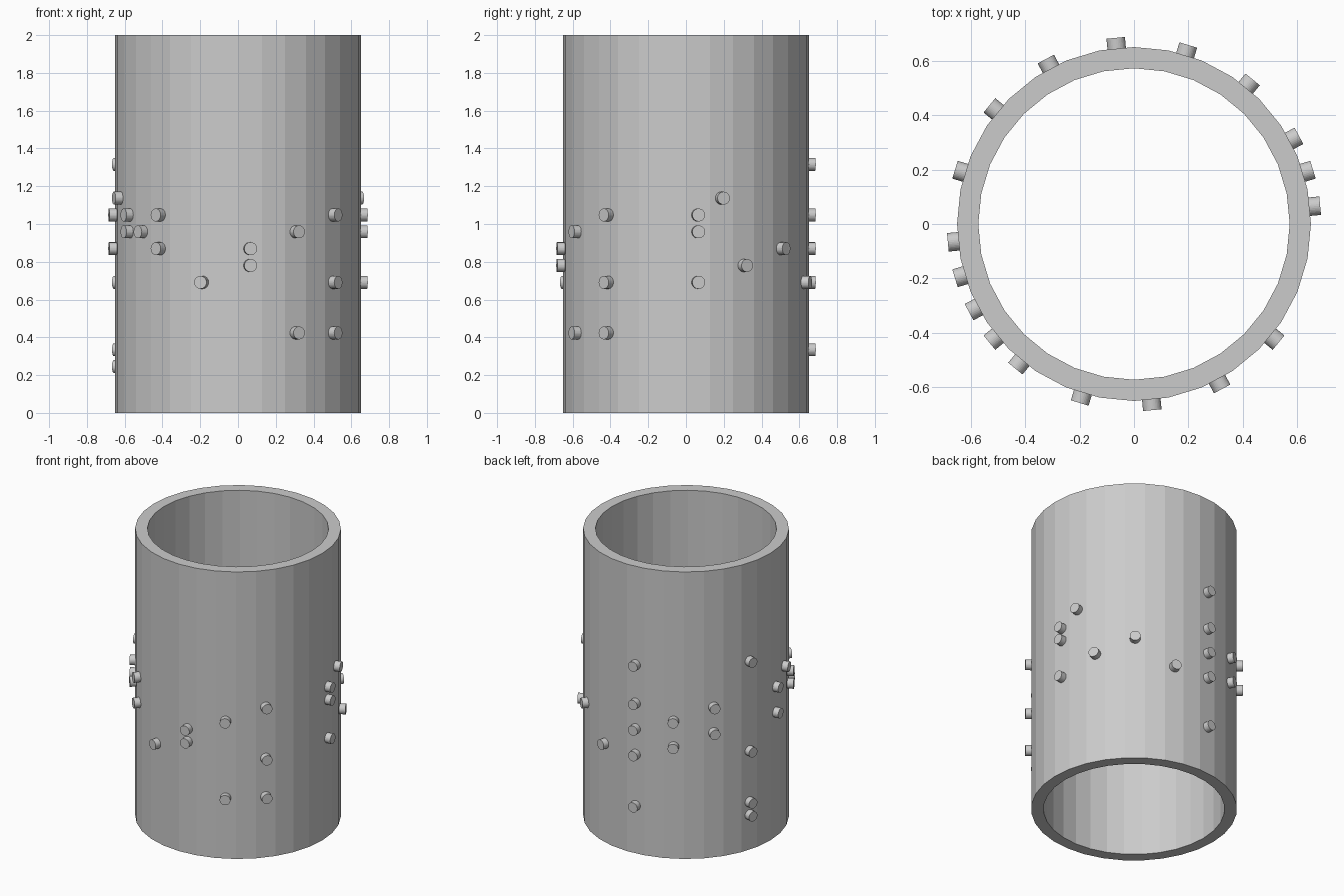
import bpy, bmesh, math
from mathutils import Matrix, Vector

if "Cube" in bpy.data.objects:
    bpy.data.objects.remove(bpy.data.objects["Cube"])

SIDES = 32
R_OUT, R_IN, HEIGHT = 0.65, 0.572, 2.0
PIN_R, PIN_BASE, PIN_TIP = 0.034, 0.63, 0.687
Z0, Z_STEP = 0.245, 0.0892

grey = bpy.data.materials.new("metal grey")
grey.diffuse_color = (0.6, 0.6, 0.6, 1)
grey.use_nodes = True
grey.node_tree.nodes["Principled BSDF"].inputs["Base Color"].default_value = grey.diffuse_color


def add_object(name, bm):
    bmesh.ops.recalc_face_normals(bm, faces=bm.faces)
    mesh = bpy.data.meshes.new(name)
    bm.to_mesh(mesh)
    bm.free()
    mesh.materials.append(grey)
    obj = bpy.data.objects.new(name, mesh)
    bpy.context.collection.objects.link(obj)
    return obj


# Hollow drum: a rectangular wall section swept around the axis
bm = bmesh.new()
section = [(R_OUT, 0), (R_OUT, HEIGHT), (R_IN, HEIGHT), (R_IN, 0)]
rings = []
for i in range(SIDES):
    a = 2 * math.pi * i / SIDES
    rings.append([bm.verts.new((r * math.cos(a), r * math.sin(a), z)) for r, z in section])
for i in range(SIDES):
    p, q = rings[i], rings[(i + 1) % SIDES]
    for j in range(4):
        k = (j + 1) % 4
        bm.faces.new((p[j], q[j], q[k], p[k]))
add_object("drum", bm)

# Pins: drum facet number -> height steps, each pin centred on its facet
pins = {
    0: (5, 8, 9), 1: (10,), 2: (6,), 4: (7,), 6: (5,), 8: (1, 5, 7, 9, 12),
    10: (6, 8), 12: (7, 9), 14: (0, 1, 5, 12), 16: (7, 9), 17: (10,),
    18: (8, 9), 19: (8,), 20: (7, 9), 22: (5,), 24: (6, 7), 26: (2, 8),
    28: (2, 5, 9),
}
bm = bmesh.new()
for facet, steps in pins.items():
    a = 2 * math.pi * (facet + 0.5) / SIDES
    out = Vector((math.cos(a), math.sin(a), 0))
    turn = out.to_track_quat('Z', 'Y').to_matrix().to_4x4()
    for n in steps:
        centre = out * (PIN_BASE + PIN_TIP) / 2 + Vector((0, 0, Z0 + n * Z_STEP))
        bmesh.ops.create_cone(bm, cap_ends=True, segments=32, radius1=PIN_R, radius2=PIN_R,
                              depth=PIN_TIP - PIN_BASE, matrix=Matrix.Translation(centre) @ turn)
add_object("pins", bm)
